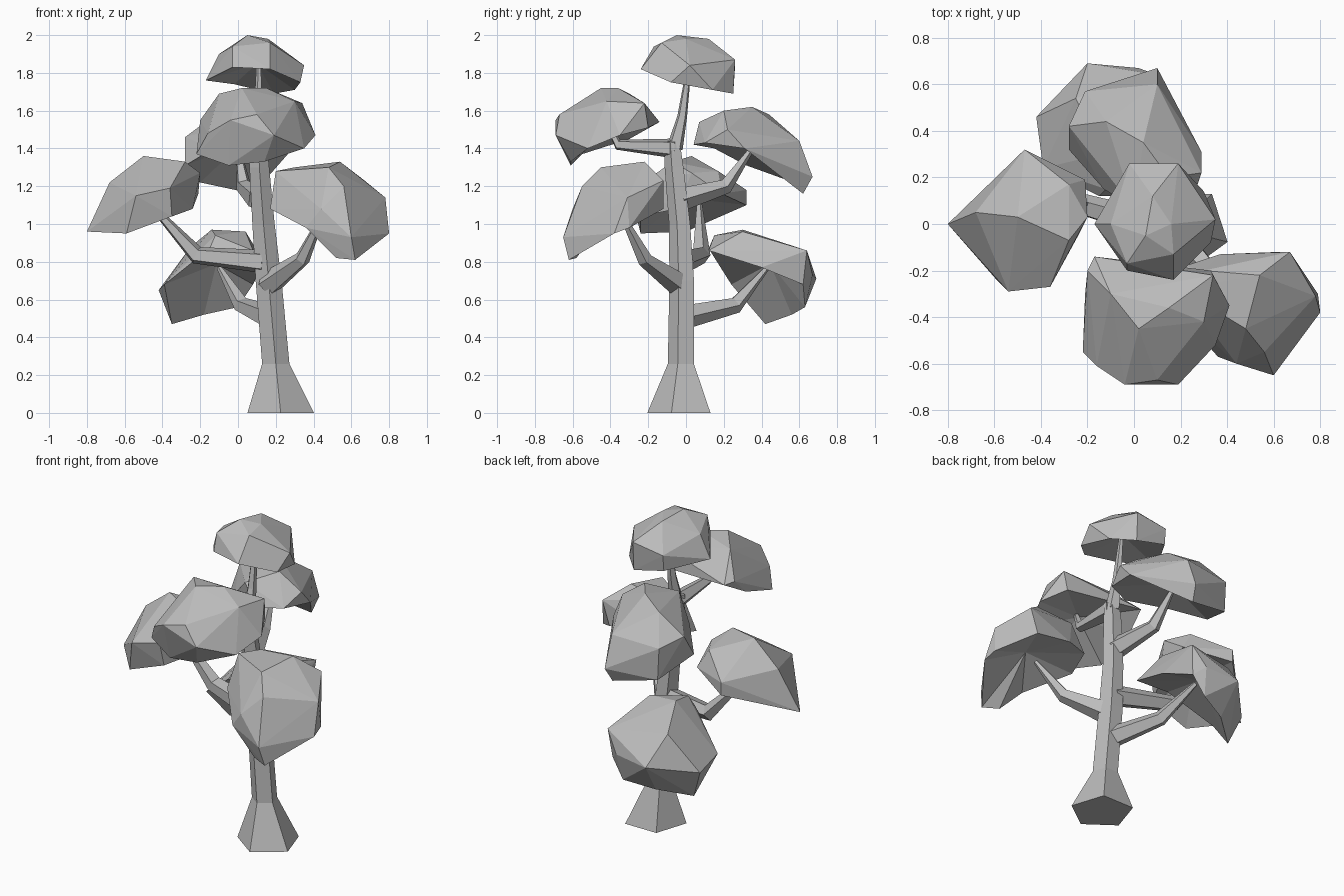
import bpy, bmesh, math
from mathutils import Vector

if "Cube" in bpy.data.objects:
    bpy.data.objects.remove(bpy.data.objects["Cube"])

# One plain grey for the whole tree
grey = bpy.data.materials.new("plain grey")
grey.use_nodes = True
colour = (0.5, 0.5, 0.5, 1)
grey.diffuse_color = colour
grey.node_tree.nodes["Principled BSDF"].inputs["Base Color"].default_value = colour


def finish(name, bm):
    bmesh.ops.recalc_face_normals(bm, faces=bm.faces)
    mesh = bpy.data.meshes.new(name)
    bm.to_mesh(mesh)
    bm.free()
    mesh.materials.append(grey)
    obj = bpy.data.objects.new(name, mesh)
    bpy.context.collection.objects.link(obj)
    return obj


def limb(name, path, sides=5, upright=False, turn=0.0):
    """Tapered tube through (x, y, z, radius) stations."""
    bm = bmesh.new()
    points = [Vector(p[:3]) for p in path]
    last = len(points) - 1
    rings = []
    for i, p in enumerate(points):
        along = (points[min(i + 1, last)] - points[max(i - 1, 0)]).normalized()
        if upright:
            along = Vector((0, 0, 1))
        helper = Vector((0, 1, 0)) if abs(along.z) > 0.9 else Vector((0, 0, 1))
        side = along.cross(helper).normalized()
        other = along.cross(side)
        ring = []
        for k in range(sides):
            a = turn + math.tau * k / sides
            ring.append(bm.verts.new(p + path[i][3] * (side * math.cos(a) + other * math.sin(a))))
        rings.append(ring)
    for low, high in zip(rings, rings[1:]):
        for k in range(sides):
            n = (k + 1) % sides
            bm.faces.new((low[k], low[n], high[n], high[k]))
    bm.faces.new(rings[0])
    bm.faces.new(rings[-1])
    return finish(name, bm)


def canopy(name, rim, crown, dish=0.55):
    """Faceted shell over a rim, with a hollowed underside (points in hundredths)."""
    bm = bmesh.new()
    low = [bm.verts.new(Vector(p) / 100) for p in rim]
    high = [bm.verts.new(Vector(p) / 100) for p in crown]
    base = sum((v.co for v in low), Vector()) / len(low)
    top = sum((v.co for v in high), Vector()) / len(high)
    axis = (top - base).normalized()
    rim_set = set(low)
    bmesh.ops.convex_hull(bm, input=bm.verts[:])
    bmesh.ops.recalc_face_normals(bm, faces=bm.faces)
    bm.normal_update()
    under = [f for f in bm.faces
             if all(v in rim_set for v in f.verts) and f.normal.dot(axis) < -0.4]
    bmesh.ops.delete(bm, geom=under, context='FACES')
    bmesh.ops.delete(bm, geom=[v for v in bm.verts if not v.link_faces], context='VERTS')
    hollow = bm.verts.new(base.lerp(top, dish))
    for e in [e for e in bm.edges if len(e.link_faces) == 1]:
        bm.faces.new((e.verts[0], e.verts[1], hollow))
    return finish(name, bm)


# Flared trunk
limb("trunk", [(.226, -.02, 0, .185), (.2, -.02, .26, .076), (.162, -.016, .7, .072),
               (.135, -.028, 1, .062), (.113, -.058, 1.3, .055), (.11, -.07, 1.44, .045)],
     upright=True, turn=math.pi / 2)

# Bent branches, thick where they leave the trunk
limb("right_branch", [(.14, -.02, .8, .065), (-.22, .08, .835, .05), (-.46, .07, 1.1, .016)])
limb("left_branch", [(.16, -.03, .68, .07), (.34, -.22, .815, .042), (.45, -.34, 1.05, .014)])
limb("front_branch", [(.11, -.06, 1.4, .055), (.1, -.36, 1.42, .03), (.08, -.43, 1.56, .012)])
limb("back_branch", [(.11, -.03, 1.13, .065), (.03, .21, 1.2, .042), (0, .35, 1.4, .014)])
limb("low_back_branch", [(.16, 0, .51, .065), (.02, .26, .57, .045), (-.1, .43, .77, .014)])
limb("top_branch", [(.11, -.06, 1.4, .045), (.11, -.02, 1.57, .027), (.11, .02, 1.86, .012)])

# Leaf canopies: rim loop, then crown points
canopy("top_canopy",
       [(-17, 0, 176), (-3, -20, 183), (17, -24, 182), (33, -8, 175), (30, 14, 171),
        (19, 25, 169), (-2, 25, 174)],
       [(5, -5, 200), (16, 0, 198), (8, 12, 198), (-10, 0, 190), (-3, -17, 194),
        (17, -13, 196), (35, 2, 184), (19, 26, 187), (-2, 26, 184)])
canopy("front_canopy",
       [(-22, -55, 137), (-5, -61, 131), (14, -61, 133), (35, -52, 140), (41, -35, 147),
        (33, -20, 151), (-3, -18, 153), (-17, -14, 154), (-21, -30, 145)],
       [(2, -45, 172), (15, -36, 172), (34, -22, 164), (-10, -30, 169), (10, -67, 158),
        (-4, -69, 155), (19, -69, 147), (-16, -61, 148), (-20, -20, 155), (30, -42, 165)])
canopy("right_canopy",
       [(-80, 0, 96), (-75, -3, 88), (-71, -9, 89), (-59, -24, 95), (-35, -24, 104),
        (-24, -5, 108), (-21, 19, 116), (-47, 32, 110)],
       [(-50, 3, 136), (-28, 17, 128), (-28, -7, 133), (-54, -29, 115), (-36, -27, 119),
        (-68, 5, 122), (-47, 32, 118), (-20, 3, 127)])
canopy("left_canopy",
       [(80, -38, 95), (62, -62, 81), (52, -58, 82), (36, -57, 98), (17, -35, 108),
        (22, -18, 112), (37, -13, 112), (62, -12, 108), (79, -30, 98)],
       [(54, -22, 133), (30, -20, 130), (48, -45, 130), (78, -31, 114), (67, -12, 123),
        (56, -55, 120), (60, -65, 93), (20, -28, 128), (44, -60, 108)])
canopy("back_canopy",
       [(-13, 15, 140), (-28, 32, 131), (-20, 57, 122), (8, 62, 116), (29, 31, 140),
        (25, 10, 143), (10, 4, 142)],
       [(4, 35, 162), (-12, 44, 158), (-28, 42, 146), (15, 20, 160), (10, 60, 144),
        (0, 7, 154), (29, 22, 150), (-21, 57, 142), (10, 67, 125)])
canopy("low_back_canopy",
       [(-35, 42, 47), (-18, 56, 52), (0, 63, 56), (8, 62, 68), (12, 40, 77), (8, 12, 86),
        (-15, 12, 87), (-39, 24, 68)],
       [(-42, 46, 65), (-20, 69, 71), (2, 67, 73), (-14, 30, 97), (4, 30, 96),
        (-25, 54, 88), (10, 64, 86), (-12, 15, 94)], dish=0.7)
